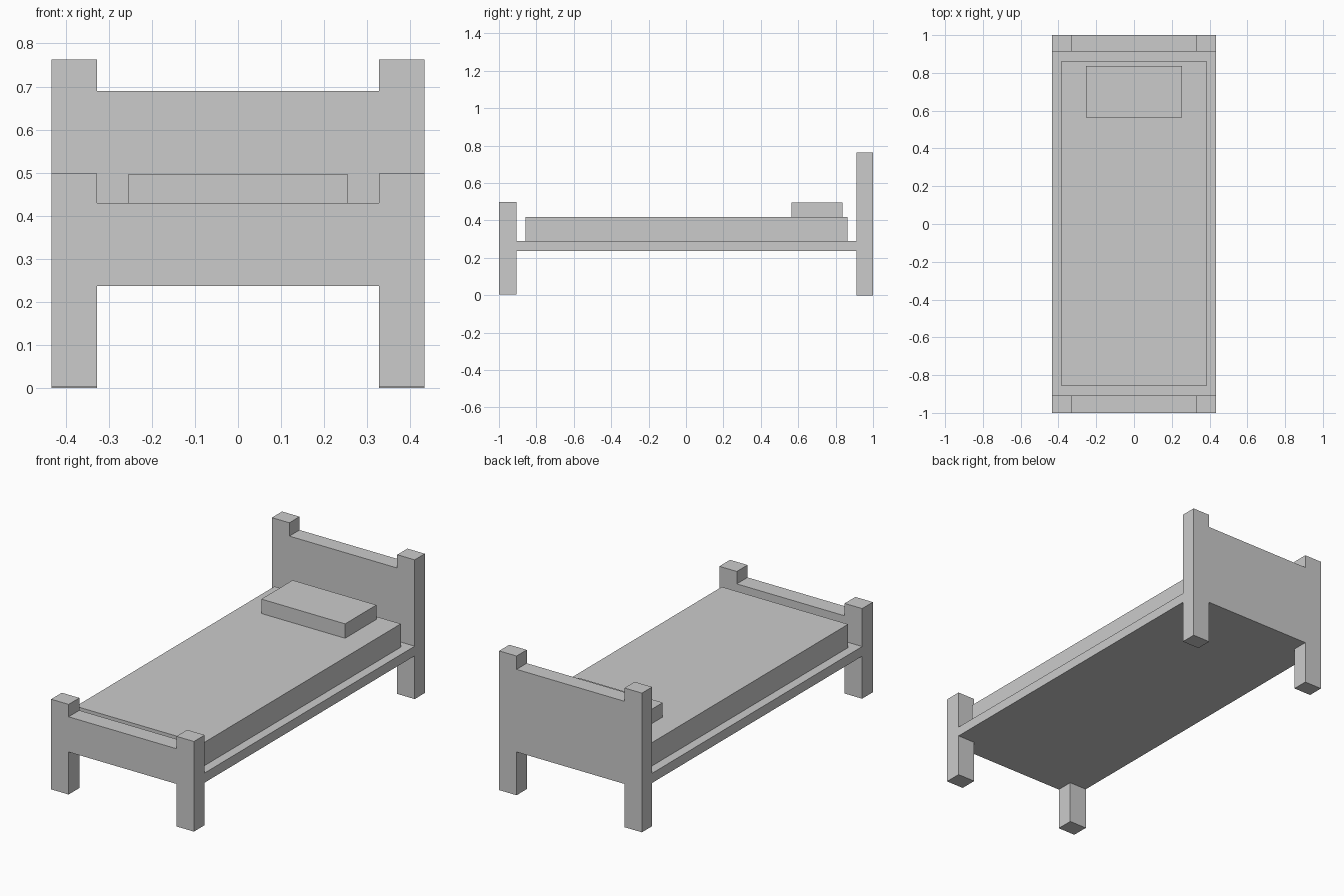
import bpy, bmesh

if "Cube" in bpy.data.objects:
    bpy.data.objects.remove(bpy.data.objects["Cube"])

HALF_W, POST_IN = 0.433, 0.327   # outer half width, inner face of posts
RAIL_BOTTOM, RAIL_TOP = 0.237, 0.29


def extrude_profile(name, points, y0, y1):
    """Extrude an x-z outline from y0 to y1."""
    bm = bmesh.new()
    face = bm.faces.new([bm.verts.new((x, y0, z)) for x, z in points])
    ext = bmesh.ops.extrude_face_region(bm, geom=[face])
    verts = [v for v in ext["geom"] if isinstance(v, bmesh.types.BMVert)]
    bmesh.ops.translate(bm, verts=verts, vec=(0, y1 - y0, 0))
    bmesh.ops.recalc_face_normals(bm, faces=bm.faces)
    mesh = bpy.data.meshes.new(name)
    bm.to_mesh(mesh)
    bm.free()
    obj = bpy.data.objects.new(name, mesh)
    bpy.context.collection.objects.link(obj)
    return obj


def block(name, half_w, y0, y1, z0, z1):
    outline = [(-half_w, z0), (half_w, z0), (half_w, z1), (-half_w, z1)]
    return extrude_profile(name, outline, y0, y1)


def end_board(name, y0, y1, foot_z, panel_top, post_top):
    """Two posts joined by a flush panel, as one H-shaped outline."""
    right = [(POST_IN, RAIL_BOTTOM), (POST_IN, foot_z), (HALF_W, foot_z),
             (HALF_W, post_top), (POST_IN, post_top), (POST_IN, panel_top)]
    left = [(-x, z) for x, z in reversed(right)]
    return extrude_profile(name, right + left, y0, y1)


# Head and foot ends
end_board("headboard", 0.912, 1.0, 0.0, 0.69, 0.763)
end_board("footboard", -1.0, -0.907, 0.004, 0.43, 0.498)

# Bed base between the ends
block("bed_base", HALF_W, -0.907, 0.912, RAIL_BOTTOM, RAIL_TOP)

# Bedding
block("mattress", 0.383, -0.857, 0.863, RAIL_TOP, 0.418)
block("pillow", 0.254, 0.565, 0.836, 0.418, 0.497)
